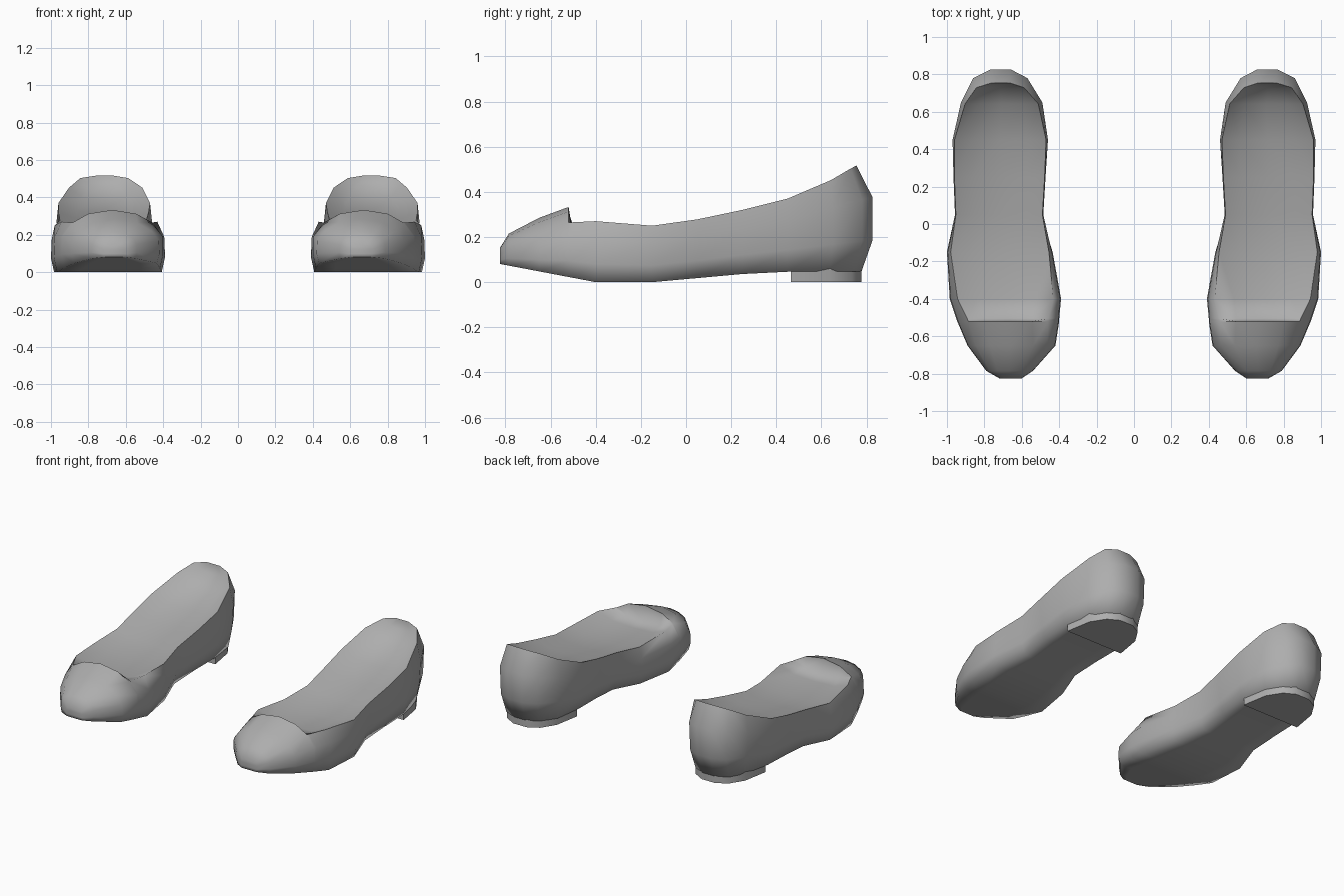
import bpy, bmesh, math

if "Cube" in bpy.data.objects:
    bpy.data.objects.remove(bpy.data.objects["Cube"])

# one grey for everything
grey = bpy.data.materials.new("shoe_grey")
grey.diffuse_color = (0.42, 0.42, 0.42, 1)
grey.use_nodes = True
grey.node_tree.nodes["Principled BSDF"].inputs["Base Color"].default_value = grey.diffuse_color


def loft(name, rings, angle):
    """Join closed left-right symmetric rings, cap both ends, mirror to make the pair."""
    bm = bmesh.new()
    vs = [[bm.verts.new(p) for p in r] for r in rings]
    n = len(rings[0])
    for a, b in zip(vs, vs[1:]):
        for i in range(n):
            j = (i + 1) % n
            bm.faces.new((a[i], a[j], b[j], b[i]))
    for ring in (vs[0], vs[-1]):          # strip caps between the two sides
        for i in range(n // 2):
            q = [ring[i], ring[i + 1], ring[(n - 1 - i) % n], ring[(n - i) % n]]
            bm.faces.new(list(dict.fromkeys(q)))
    bmesh.ops.recalc_face_normals(bm, faces=bm.faces)
    me = bpy.data.meshes.new(name)
    bm.to_mesh(me)
    bm.free()
    me.materials.append(grey)
    ob = bpy.data.objects.new(name, me)
    bpy.context.collection.objects.link(ob)
    bpy.ops.object.select_all(action='DESELECT')
    ob.select_set(True)
    bpy.context.view_layer.objects.active = ob
    bpy.ops.object.shade_smooth_by_angle(angle=math.radians(angle))
    ob.modifiers.new("pair", 'MIRROR').use_mirror_merge = False


def section(y, xi, xo, zr, zc, kr):
    """Cross-section: sole, side wall, rim, then vamp dome or sunken insole."""
    cx, w = (xi + xo) / 2, (xo - xi) / 2
    # sole springs up at the toe and rises through the arch
    zb = .19 * (-.4 - y) if y < -.4 else min(.046, max(0, .09 * (y + .15)))
    kb, wl, wu = (.94, 1, .985) if y < 0 else (.86, .95, 1)
    back = max(0, (y - .6) / .227)        # heel counter leans forward at rim and sole
    yb, yr = y - .05 * back, y - .072 * back ** 1.5
    h = zr - zb
    bend = zc + (zr - zc) * (.3 if zc > zr else .15)
    half = [(0, yb, zb), (kb * .6, yb, zb), (kb, yb, zb),
            (wl, y, zb + .3 * h), (wu, y, zb + .7 * h),
            (kr, yr, zr), (kr * .6, yr, bend), (0, yr, zc)]
    right = [(cx + k * w, yy, z) for k, yy, z in half]
    left = [(cx - k * w, yy, z) for k, yy, z in half[-2:0:-1]]
    return right + left


# shoe body from toe to heel: y, inner x, outer x, rim z, centre z, rim width
stations = [
    (-.825, .60, .72, .14, .15, .9),
    (-.785, .54, .79, .18, .215, .85),
    (-.65, .42, .89, .22, .285, .82),
    (-.52, .40, .945, .265, .333, .78),
    (-.505, .40, .95, .265, .235, .79),
    (-.40, .39, .985, .27, .225, .86),
    (-.15, .435, 1.0, .25, .22, .93),
    (.05, .485, .957, .278, .245, .98),
    (.25, .473, .965, .32, .28, .98),
    (.45, .46, .97, .37, .32, .96),
    (.65, .49, .925, .452, .385, .9),
    (.78, .57, .86, .503, .46, .88),
    (.827, .66, .765, .516, .51, .9),
]
loft("shoe_body", [section(*s) for s in stations], 80)

# low heel block
heel = []
cx = .712
for y, w in ((.465, .215), (.64, .185), (.735, .125), (.777, .05)):
    half = [(0, 0), (w, 0), (w, .09), (0, .09)]
    heel.append([(cx + x, y, z) for x, z in half] + [(cx - w, y, .09), (cx - w, y, 0)])
loft("heel_block", heel, 40)
